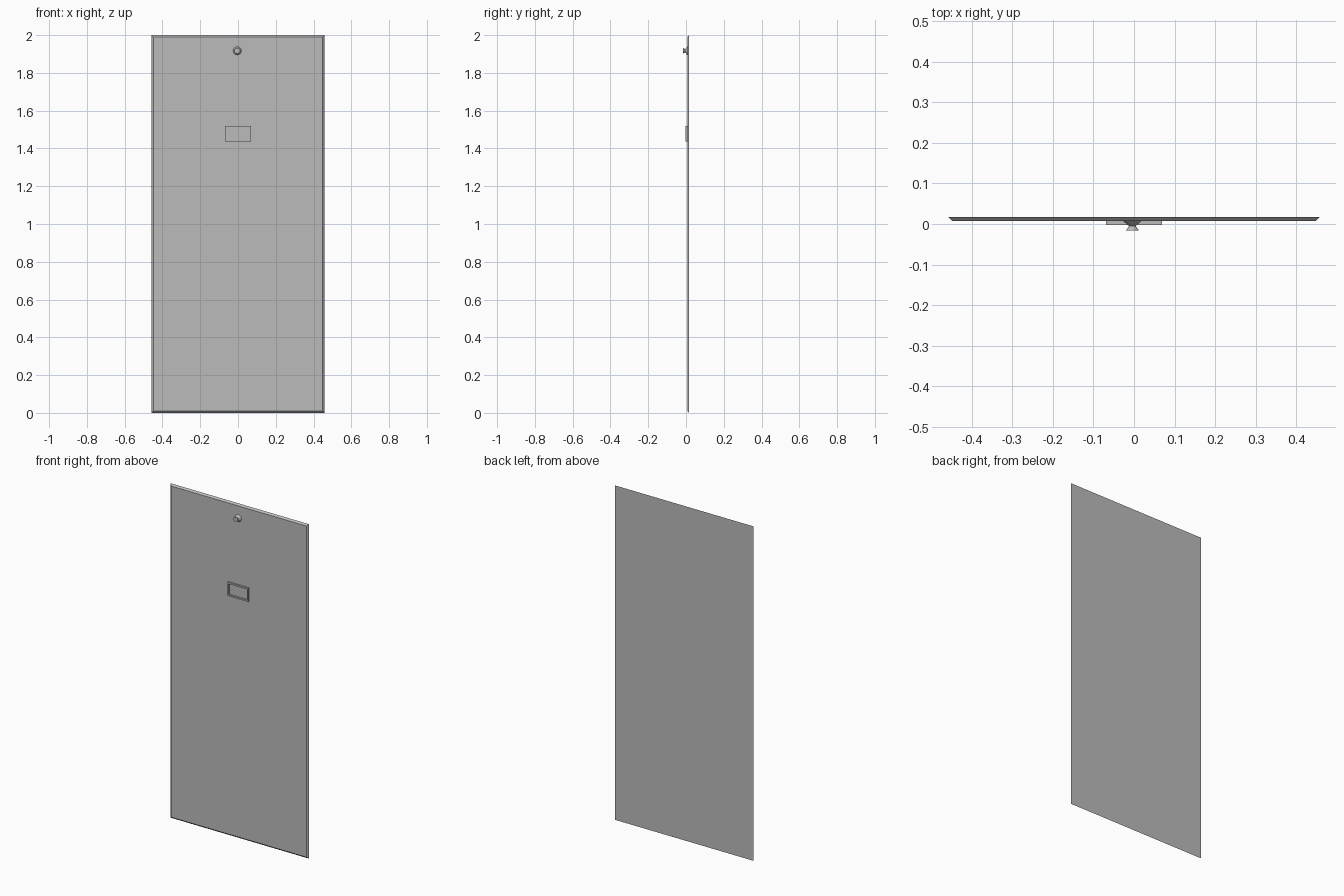
import bpy, bmesh, math
from mathutils import Matrix

cube = bpy.data.objects.get("Cube")
if cube:
    bpy.data.objects.remove(cube, do_unlink=True)

metal = bpy.data.materials.new("grey_metal")
metal.use_nodes = True
metal.diffuse_color = (0.5, 0.5, 0.5, 1)
metal.node_tree.nodes["Principled BSDF"].inputs["Base Color"].default_value = (0.5, 0.5, 0.5, 1)

FRONT = 0.007   # front plane of the panel


def finish(name, bm):
    bmesh.ops.recalc_face_normals(bm, faces=bm.faces)
    mesh = bpy.data.meshes.new(name)
    bm.to_mesh(mesh)
    bm.free()
    mesh.materials.append(metal)
    obj = bpy.data.objects.new(name, mesh)
    bpy.context.collection.objects.link(obj)
    return obj


def box(width, height, y0, y1, z):
    bm = bmesh.new()
    bmesh.ops.create_cube(bm, size=1, matrix=Matrix.Translation((0, (y0 + y1) / 2, z))
                          @ Matrix.Diagonal((width, y1 - y0, height, 1)))
    front = min(bm.faces, key=lambda f: f.calc_center_median().y)
    return bm, front


# Door panel, bevelled towards the front on all four sides
bm, front = box(0.916, 2.0, FRONT, 0.017, 1.0)
for v in front.verts:
    v.co.x -= math.copysign(0.01, v.co.x)
    v.co.z -= math.copysign(0.01, v.co.z - 1)
finish("door_panel", bm)

# Label holder: raised frame around a recessed window
bm, front = box(0.138, 0.082, -0.002, FRONT, 1.479)
bmesh.ops.inset_region(bm, faces=[front], thickness=0.013)
inner = bmesh.ops.extrude_discrete_faces(bm, faces=[front])["faces"][0]
bmesh.ops.translate(bm, verts=inner.verts, vec=(0, 0.007, 0))
finish("label_holder", bm)

# Knob: flared base, narrow neck and flared grip, turned about the y axis
bm = bmesh.new()
profile = [(0, FRONT), (0.022, FRONT), (0.008, -0.005), (0.016, -0.016), (0, -0.016)]
verts = [bm.verts.new((r, y, 0)) for r, y in profile]
edges = [bm.edges.new(pair) for pair in zip(verts, verts[1:])]
bmesh.ops.spin(bm, geom=verts + edges, cent=(0, 0, 0), axis=(0, 1, 0),
               angle=2 * math.pi, steps=16)
bmesh.ops.remove_doubles(bm, verts=bm.verts, dist=0.0002)
knob = finish("knob", bm)
knob.location = (-0.004, 0, 1.917)
